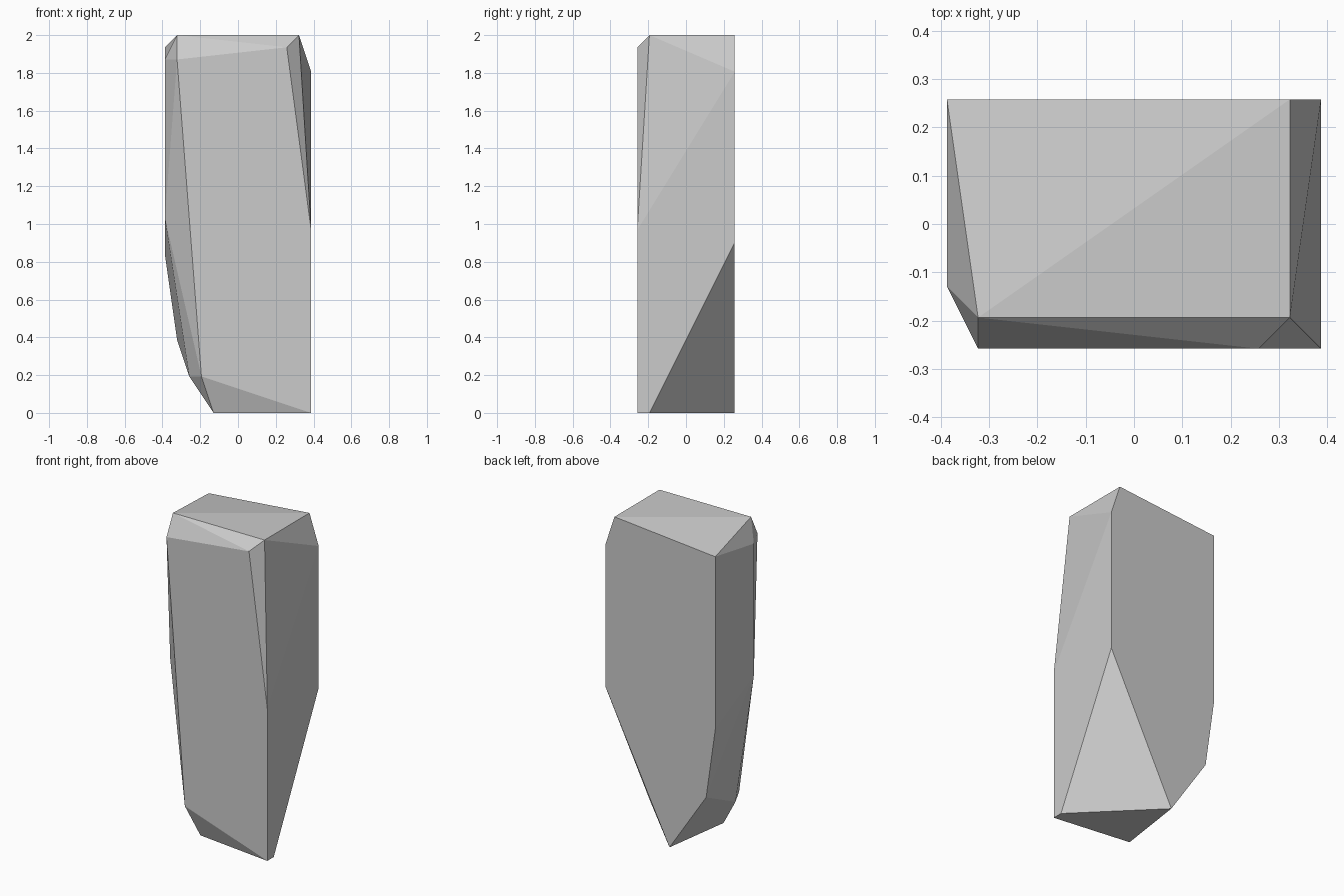
import bpy, bmesh

if "Cube" in bpy.data.objects:
    bpy.data.objects.remove(bpy.data.objects["Cube"])

U = 2 / 31  # the stone's corners sit on a regular lattice of this step

# Corners of the chipped standing stone, in lattice steps (x, y, z)
top = [(-5, -3, 31), (5, -3, 31), (5, 4, 31), (-6, 4, 30)]
shoulder = [(-6, -2, 29), (-5, -4, 29), (4, -4, 30), (6, 4, 28)]
waist = [(6, -4, 15), (6, 4, 14), (-6, 4, 13), (-6, -2, 16)]
foot = [(-5, 4, 6), (-4, -2, 3), (-3, -4, 3)]
base = [(6, -4, 0), (6, -3, 0), (-1, 4, 0), (-2, -3, 0)]

# Wrap the corners in a convex, flat-faced skin
bm = bmesh.new()
for p in top + shoulder + waist + foot + base:
    bm.verts.new([c * U for c in p])
bmesh.ops.convex_hull(bm, input=bm.verts)
bmesh.ops.recalc_face_normals(bm, faces=bm.faces)

mesh = bpy.data.meshes.new("standing_stone")
bm.to_mesh(mesh)
bm.free()
stone = bpy.data.objects.new("standing_stone", mesh)
bpy.context.collection.objects.link(stone)
